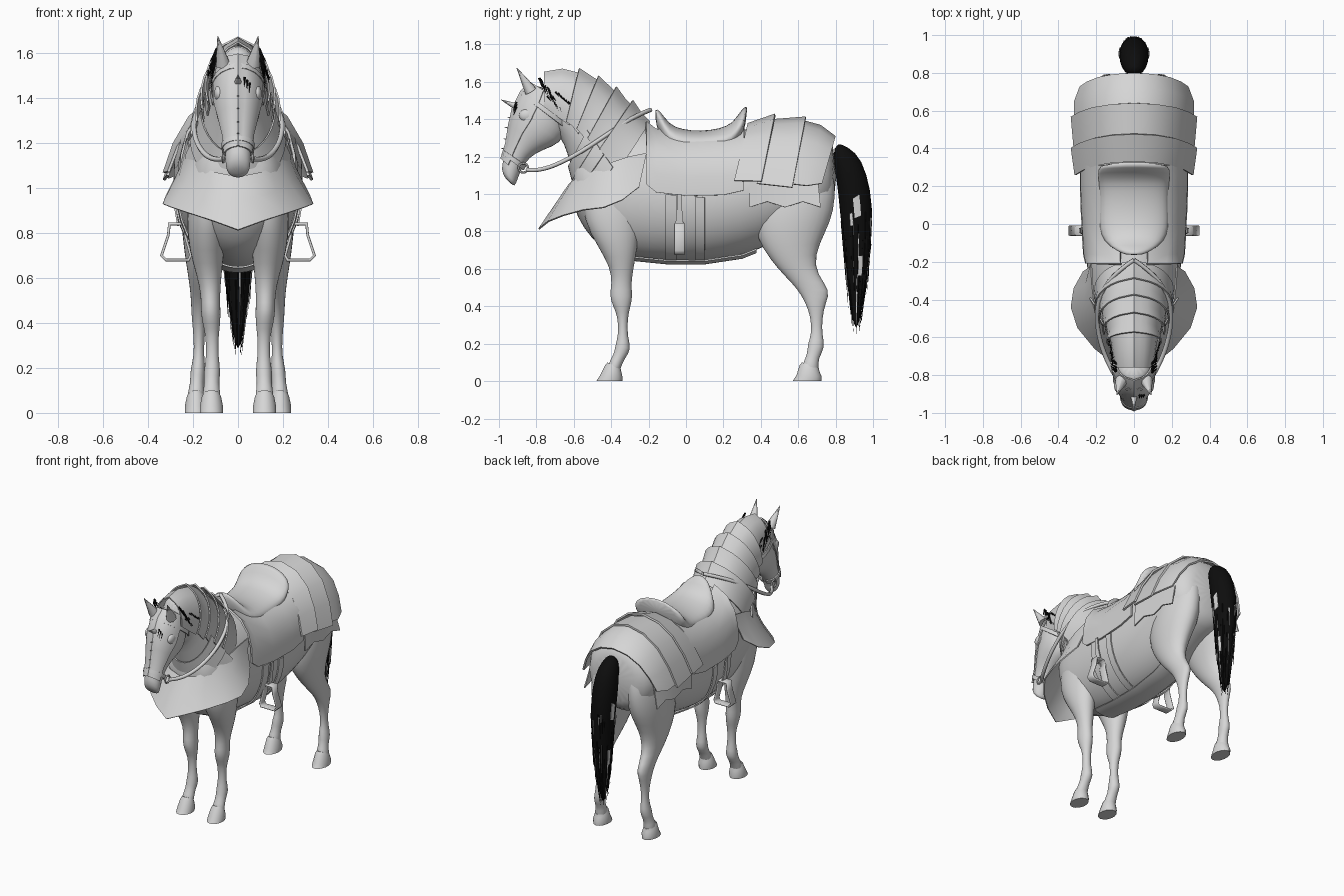
import bpy, bmesh, math, random
from mathutils import Vector, Matrix

random.seed(4)
if "Cube" in bpy.data.objects:
    bpy.data.objects.remove(bpy.data.objects["Cube"])


def material(name, value):
    m = bpy.data.materials.new(name)
    m.use_nodes = True
    colour = (value, value, value, 1)
    m.diffuse_color = colour
    m.node_tree.nodes["Principled BSDF"].inputs["Base Color"].default_value = colour
    return m


GREY = material("plain_grey", 0.67)
BLACK = material("black_hair", 0.004)


def finish(name, bm, mat=GREY, angle=35):
    bmesh.ops.recalc_face_normals(bm, faces=bm.faces[:])
    mesh = bpy.data.meshes.new(name)
    bm.to_mesh(mesh)
    bm.free()
    ob = bpy.data.objects.new(name, mesh)
    bpy.context.collection.objects.link(ob)
    mesh.materials.append(mat)
    bpy.ops.object.select_all(action='DESELECT')
    ob.select_set(True)
    bpy.context.view_layer.objects.active = ob
    bpy.ops.object.shade_smooth_by_angle(angle=math.radians(angle))
    return ob


def grid(rows, closed=False):
    bm = bmesh.new()
    vs = [[bm.verts.new(p) for p in row] for row in rows]
    n = len(rows[0])
    for a, b in zip(vs, vs[1:]):
        for i in range(n if closed else n - 1):
            j = (i + 1) % n
            bm.faces.new((a[i], a[j], b[j], b[i]))
    if closed:
        bm.faces.new(vs[0])
        bm.faces.new(vs[-1])
    return bm


# A ring is (ya, za, yb, zb, half width, x centre): an ellipse through points a and b
def point(ring, t, grow=0.0, scale=1.0, side=1):
    ya, za, yb, zb, w = ring[:5]
    xc = ring[5] if len(ring) > 5 else 0
    mid = Vector((xc * side, (ya + yb) / 2, (za + zb) / 2))
    half = Vector((0, (ya - yb) / 2, (za - zb) / 2))
    half += half.normalized() * grow
    return mid + (half * math.cos(t) + Vector((w + grow, 0, 0)) * math.sin(t)) * scale


def ring_at(rings, t):
    i = min(int(t), len(rings) - 2)
    return [a + (b - a) * (t - i) for a, b in zip(rings[i], rings[i + 1])]


def flip(rings):
    return [(r[2], r[3], r[0], r[1], r[4]) for r in rings]


def loft(name, rings, n=16, side=1, mat=GREY, smooth=True):
    scale = 3 / (2 + math.cos(math.tau / n)) if smooth else 1
    rows = [[point(r, math.tau * i / n, 0, scale, side) for i in range(n)] for r in rings]
    ob = finish(name, grid(rows, True), mat, 180 if smooth else 35)
    if smooth:
        ob.modifiers.new("smooth", 'SUBSURF').levels = 1
        ob.modifiers["smooth"].render_levels = 1


def plate(name, rows, thick=0.008):
    bm = grid(rows)
    bmesh.ops.recalc_face_normals(bm, faces=bm.faces[:])
    bmesh.ops.solidify(bm, geom=bm.faces[:], thickness=thick)
    finish(name, bm)


def shell(name, rings, stations, arc, ridge=0.0, n=16):
    rows = []
    for t, grow in stations:
        r = ring_at(rings, t)
        rows.append([point(r, math.radians(arc) * k / (n // 2), grow + (0 if k else ridge))
                     for k in range(-n // 2, n // 2 + 1)])
    plate(name, rows)


def both(half):
    return [(-x, y, z) for x, y, z in half[:0:-1]] + list(half)


def spike(name, a, b, r, n=6, mat=GREY):
    a, b = Vector(a), Vector(b)
    bm = bmesh.new()
    bmesh.ops.create_cone(bm, cap_ends=True, segments=n, radius1=r, radius2=r * .05, depth=(b - a).length)
    turn = (b - a).to_track_quat('Z', 'Y').to_matrix().to_4x4()
    bm.transform(Matrix.Translation((a + b) / 2) @ turn)
    finish(name, bm, mat, 60)


def tube(name, pts, r, closed=False, extrude=0.0):
    cu = bpy.data.curves.new(name, 'CURVE')
    cu.dimensions = '2D' if extrude else '3D'
    cu.fill_mode = 'NONE' if extrude else 'FULL'
    cu.bevel_depth, cu.bevel_resolution, cu.extrude = r, 1, extrude
    sp = cu.splines.new('POLY' if closed else 'NURBS')
    sp.points.add(len(pts) - 1)
    for p, q in zip(sp.points, pts):
        p.co = (*q, 1)
    sp.use_cyclic_u = closed
    if not closed:
        sp.use_endpoint_u, sp.order_u = True, 3
    ob = bpy.data.objects.new(name, cu)
    cu.materials.append(GREY)
    bpy.context.collection.objects.link(ob)
    return ob


# Body, neck and head
trunk = [(-.61, 1.2, .94, .12), (-.55, 1.25, .82, .18), (-.46, 1.32, .71, .22), (-.3, 1.36, .66, .24),
         (-.1, 1.33, .64, .262), (.1, 1.3, .64, .272), (.3, 1.34, .67, .275), (.45, 1.38, .73, .27),
         (.6, 1.38, .81, .265), (.72, 1.35, .85, .25), (.805, 1.27, .91, .18)]
body = [(y, top, y, low, w) for y, top, low, w in trunk]
neck = [(-.2, 1.36, -.5, .9, .2), (-.3, 1.45, -.58, 1.05, .175), (-.42, 1.55, -.62, 1.17, .145),
        (-.54, 1.615, -.65, 1.27, .115), (-.66, 1.64, -.69, 1.33, .095), (-.76, 1.62, -.76, 1.38, .08)]
head = [(-.8, 1.6, -.66, 1.52, .08), (-.87, 1.54, -.63, 1.36, .105), (-.915, 1.45, -.67, 1.27, .105),
        (-.935, 1.36, -.76, 1.24, .085), (-.95, 1.26, -.84, 1.2, .064), (-.975, 1.19, -.89, 1.12, .055),
        (-.99, 1.13, -.91, 1.045, .056), (-.965, 1.08, -.925, 1.045, .036)]
loft("body", body, 20)
loft("neck", neck)
loft("head", head)

# Legs and hooves
front_leg = [(-.48, 1.18, -.27, 1.18, .05, .12), (-.55, 1.02, -.23, 1.02, .08, .135),
             (-.55, .86, -.24, .86, .095, .135), (-.47, .72, -.26, .72, .077, .14),
             (-.405, .61, -.28, .61, .054, .128), (-.395, .52, -.295, .52, .041, .122),
             (-.41, .46, -.285, .45, .044, .122), (-.39, .4, -.3, .39, .039, .118),
             (-.365, .35, -.312, .34, .028, .115), (-.36, .25, -.315, .24, .026, .114),
             (-.378, .19, -.29, .17, .039, .115), (-.385, .14, -.33, .12, .03, .117),
             (-.42, .09, -.35, .07, .042, .118), (-.42, .03, -.36, .03, .035, .118)]
hind_leg = [(.5, 1.24, .74, 1.24, .05, .11), (.42, 1.08, .805, 1.08, .1, .135), (.36, .9, .79, .9, .115, .14),
            (.375, .77, .745, .8, .095, .152), (.45, .65, .685, .67, .068, .162), (.53, .56, .7, .57, .046, .168),
            (.595, .495, .775, .48, .038, .17), (.64, .42, .745, .42, .034, .172), (.668, .34, .727, .33, .023, .173),
            (.672, .25, .727, .25, .022, .174), (.65, .2, .745, .18, .035, .178), (.65, .14, .705, .12, .028, .183),
            (.62, .09, .71, .07, .04, .187), (.62, .03, .7, .03, .035, .187)]
for side, word in ((1, "left"), (-1, "right")):
    for kind, leg, toe, heel in (("front", front_leg, -.48, -.34), ("hind", hind_leg, .57, .725)):
        loft(f"{word}_{kind}_leg", leg, 14, side)
        ya, _, yb, _, w, xc = leg[-2]
        hoof = [(ya, .1, yb, .07, w - .006, xc), (ya - .012, .085, yb + .004, .05, w + .002, xc),
                (toe + .02, .03, heel, .025, w + .011, xc), (toe, 0, heel, 0, w + .01, xc)]
        loft(f"{word}_{kind}_hoof", hoof, 14, side, smooth=False)

# Overlapping neck lames, flared on the edge nearest the head
for i, (a, b) in enumerate(((.05, 1.1), (.9, 1.8), (1.6, 2.55), (2.35, 3.35), (3.1, 5))):
    shell(f"neck_lame_{i}", neck, [(a, .014), ((a + b) / 2, .02), (b, .04 if i < 4 else .022)], 95 + 5 * i, .012)
for i in range(3):
    shell(f"collar_lame_{i}", flip(neck), [(.3 + i * .55, .045 - i * .008), (.9 + i * .55, .024)], 85)

# Flared chest plate
upper = [(0, -.63, 1.05), (.1, -.61, 1.07), (.15, -.56, 1.09), (.19, -.49, 1.12), (.215, -.4, 1.17),
         (.225, -.31, 1.2), (.23, -.21, 1.22)]
lower = [(0, -.79, .815), (.11, -.74, .855), (.21, -.66, .887), (.3, -.55, .917), (.335, -.44, .93),
         (.32, -.34, .97), (.27, -.25, 1.04)]
middle = [tuple((a + b) / 2 - (.012 if k == 0 else 0) for k, (a, b) in enumerate(zip(p, q)))
          for p, q in zip(upper, lower)]
plate("chest_plate", [both(r) for r in (upper, middle, lower)])

# Rump armour: three overlapping bands above a ragged cloth edge
section = [(0, 1.43), (.12, 1.4), (.22, 1.32), (.29, 1.2), (.335, 1.07)]
bands = [((.33, .94, -.05, .85), (.475, 1, 0, 1)), ((.45, .95, -.03, .95), (.64, 1, -.015, 1.05)),
         ((.61, .95, -.03, .95), (.72, .95, -.06, .9), (.8, .86, -.12, .7))]
for i, band in enumerate(bands):
    rows = [both([(x * sx, y - .2 * (1.43 - z), 1.43 + dz - (1.43 - z) * f) for x, z in section])
            for y, sx, dz, f in band]
    plate(f"rump_band_{i}", rows, .012)

# Saddle seat, flaps and stirrups
seat = [(-.17, 1.46, -.16, 1.36, .05), (-.14, 1.45, -.13, 1.3, .1), (-.09, 1.37, -.1, 1.22, .16),
        (-.02, 1.345, -.02, 1.2, .185), (.08, 1.335, .08, 1.2, .18), (.18, 1.35, .18, 1.2, .18),
        (.25, 1.375, .24, 1.22, .19), (.3, 1.46, .275, 1.26, .19), (.34, 1.485, .3, 1.28, .175)]
loft("saddle_seat", seat)
flap = [(.08, 1.34), (.19, 1.285), (.255, 1.2), (.283, 1.1), (.287, 1.)]
for s, word in ((1, "left"), (-1, "right")):
    plate(f"{word}_saddle_flap", [[(s * x * sx, y, z + dz) for x, z in flap]
          for y, sx, dz in ((-.21, .9, .05), (-.16, .94, .01), (0, .97, -.01), (.2, 1, -.005), (.31, 1, .02))], .012)
    plate(f"{word}_rump_cloth", [[(s * (.275 - .01 * k), .34 + .09 * k, 1.13) for k in range(5)],
          [(s * .283, .34 + .095 * k, .93 + .03 * (k % 2)) for k in range(5)]])
    plate(f"{word}_stirrup_strap", [[(s * x, -.035 + y * w, z) for y in (-1, 1)]
          for x, z, w in ((.292, 1., .012), (.285, .92, .014), (.27, .83, .022))])
    stirrup = tube(f"{word}_stirrup", [(s * x, z, 0) for x, z in
                   ((.23, .84), (.305, .84), (.31, .79), (.34, .7), (.32, .68), (.22, .68), (.21, .7), (.235, .79))],
                   .006, True, .022)
    stirrup.rotation_euler.x = math.pi / 2
    stirrup.location.y = -.035

    # Reins, bit, ears and eye guards
    tube(f"{word}_rein", [(s * .065, -.85, 1.13), (s * .12, -.78, 1.12), (s * .19, -.6, 1.2),
                          (s * .2, -.42, 1.32), (s * .12, -.27, 1.42), (0, -.19, 1.45)], .012)
    bpy.ops.mesh.primitive_torus_add(major_radius=.025, minor_radius=.006, major_segments=16, minor_segments=6,
                                     location=(s * .066, -.87, 1.14), rotation=(0, math.pi / 2, 0))
    bpy.context.object.name = f"{word}_bit_ring"
    bpy.context.object.data.materials.append(GREY)
    spike(f"{word}_ear", (s * .067, -.83, 1.55), (s * .09, -.905, 1.675), .034, 8)
    bpy.ops.mesh.primitive_uv_sphere_add(segments=14, ring_count=8, location=(s * .085, -.85, 1.42))
    eye = bpy.context.object
    eye.name = f"{word}_eye_guard"
    eye.scale = (.022, .042, .035)
    eye.data.materials.append(GREY)
    bpy.ops.object.shade_smooth()
    # Loose mane tufts behind the ears, thinning out along the neck
    for i in range(16):
        y = -.79 + .006 * i + random.uniform(0, .015)
        z = 1.62 - .008 * i
        spike(f"{word}_mane_tuft_{i}", (s * .095, y, z), (s * .125, y + .02, z - .06), .006, 4, BLACK)
    for i in range(10):
        root = point(ring_at(neck, 4.8 - .16 * i), s * random.uniform(1.2, 1.45), .034)
        spike(f"{word}_mane_wisp_{i}", root, root + Vector((0, .02, -.025)), .005, 4, BLACK)

# Girth straps and belly strap
under = flip(body)
for name, a, b in (("front_girth", 3.95, 4.25), ("rear_girth", 4.75, 5.0)):
    shell(name, under, [(a, .012), (b, .012)], 92)
shell("belly_strap", under, [(3 + .5 * k, .008) for k in range(8)], 18)

# Face plate, bridle bands, brow horn, nose spikes and forelock wisps
shell("face_plate", head, [(t, .012) for t in (.2, 1, 2, 3, 4, 5.2)], 72, .008)
shell("brow_band", head, [(.9, .016), (1.15, .016)], 150)
shell("nose_band", head, [(4.5, .016), (4.8, .016)], 170)
spike("brow_horn", (0, -.89, 1.46), (0, -.99, 1.505), .022, 8)
for i in range(4):
    y, z = ring_at(head, 2.5 + i * .6)[:2]
    spike(f"nose_spike_{i}", (0, y, z), (0, y - .035, z + .008), .007)
for i in range(3):
    a, b = (point(ring_at(head, t), .25 + .1 * i, .016) for t in (1.6 + .1 * i, 2.1 + .1 * i))
    spike(f"forelock_wisp_{i}", a, b, .006, 4, BLACK)

# Tail core with ragged strands, pale tips and pale locks on the sides
tail = [(.8, 1.28, .785, 1.21, .04), (.87, 1.25, .8, 1.11, .065), (.94, 1.19, .815, 1., .078),
        (.99, 1.02, .822, .92, .078), (.998, .85, .835, .8, .072), (.98, .6, .855, .6, .058),
        (.945, .42, .875, .42, .034), (.92, .28, .9, .28, .007)]
loft("tail", tail, 12, mat=BLACK)
for i in range(44):
    ang = random.uniform(0, math.tau)
    t = random.uniform(3.5, 5.5)
    a, b = point(ring_at(tail, t), ang, -.006), point(ring_at(tail, min(t + 1.7, 6.9)), ang, .006)
    tip = b - Vector((0, 0, random.uniform(0, .05)))
    spike(f"tail_strand_{i}", a, tip, .008, 4, GREY if i % 6 == 0 else BLACK)
for s, word in ((1, "left"), (-1, "right")):
    for i, (t, length, spread, turn) in enumerate(((2.9, .75, .2, 1.5), (3.4, .5, .1, 1.9), (4.7, .5, .16, 1.35))):
        plate(f"{word}_pale_lock_{i}", [[point(ring_at(tail, t + length * k), s * turn + spread * j, .004)
              for j in (-1, 0, 1)] for k in (0, .5, 1)], .004)
